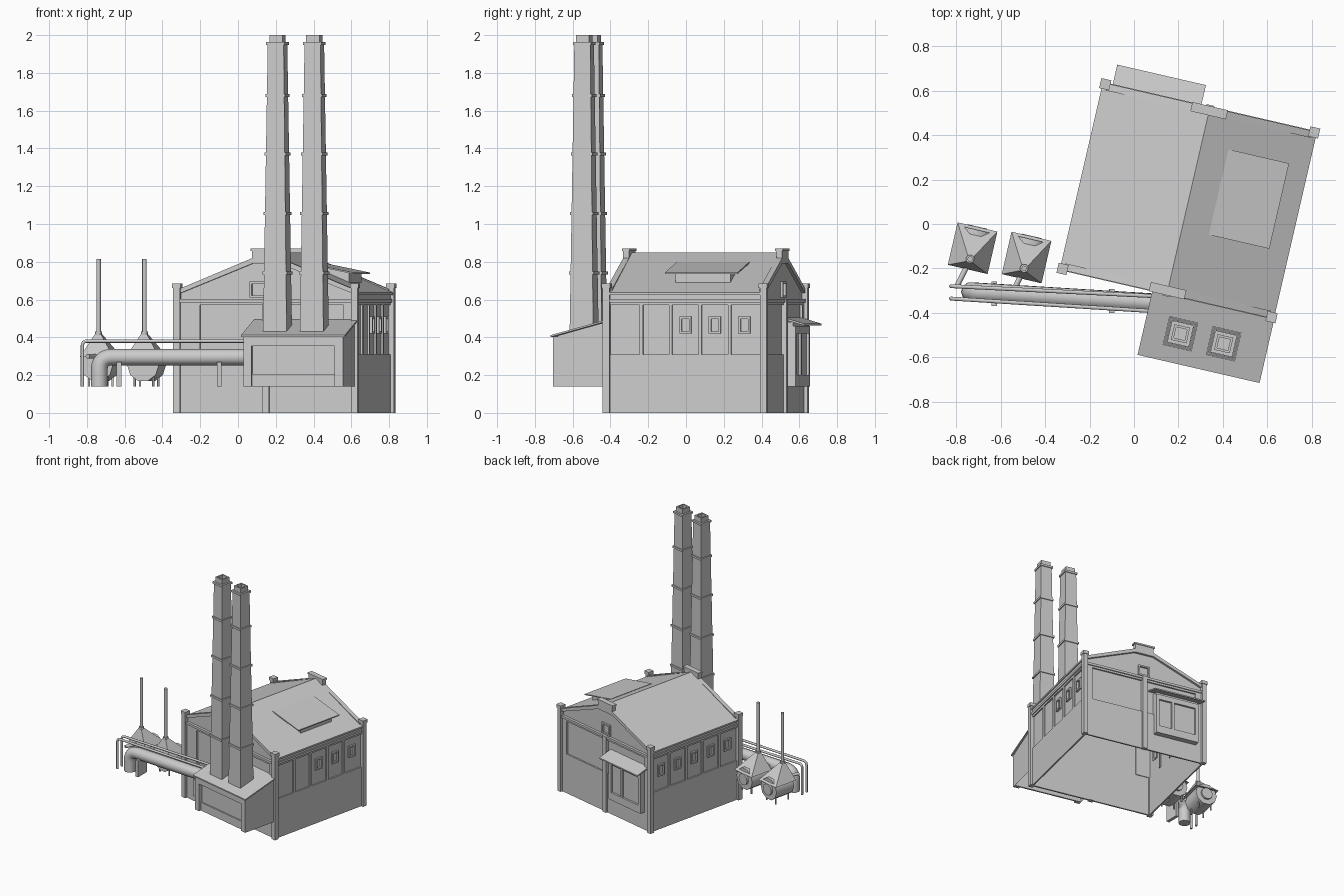
import bpy, bmesh, math
from mathutils import Matrix, Vector

cube = bpy.data.objects.get("Cube")
if cube:
    bpy.data.objects.remove(cube)

grey = bpy.data.materials.new("plain grey")
grey.use_nodes = True
grey.diffuse_color = (0.6, 0.6, 0.6, 1)
grey.node_tree.nodes["Principled BSDF"].inputs["Base Color"].default_value = (0.6, 0.6, 0.6, 1)

# The whole hall is turned about its own centre
TURN = Matrix.Rotation(math.radians(-13), 4, 'Z')
HALL = Matrix.Translation((0.245, 0.105, 0)) @ TURN
WORLD = Matrix.Identity(4)


def finish(name, bm, frame):
    bmesh.ops.recalc_face_normals(bm, faces=bm.faces)
    mesh = bpy.data.meshes.new(name)
    bm.to_mesh(mesh)
    bm.free()
    mesh.materials.append(grey)
    ob = bpy.data.objects.new(name, mesh)
    bpy.context.collection.objects.link(ob)
    ob.matrix_world = frame
    return ob


def prism(name, pts, a, b, axis='y', frame=HALL, open_base=False):
    """Extrude a side profile (across, z) between a and b along an axis."""
    bm = bmesh.new()
    place = (lambda p, t: (p[0], t, p[1])) if axis == 'y' else (lambda p, t: (t, p[0], p[1]))
    lo = [bm.verts.new(place(p, a)) for p in pts]
    hi = [bm.verts.new(place(p, b)) for p in pts]
    bm.faces.new(lo)
    bm.faces.new(hi[::-1])
    for i in range(len(pts)):
        j = (i + 1) % len(pts)
        bm.faces.new((lo[i], hi[i], hi[j], lo[j]))
    if open_base:
        bm.normal_update()
        low = min(p[1] for p in pts)
        base = [f for f in bm.faces if all(v.co.z < low + 1e-4 for v in f.verts)]
        bmesh.ops.delete(bm, geom=base, context='FACES_ONLY')
    return finish(name, bm, frame)


def box(name, x0, x1, y0, y1, z0, z1, frame=HALL):
    return prism(name, [(x0, z0), (x1, z0), (x1, z1), (x0, z1)], y0, y1, 'y', frame)


def ring(name, hx, hy, t, z0, z1):
    """Band of four walls around the hall."""
    for s, side in ((-1, "right"), (1, "left")):
        box(f"{name}_{side}", *sorted((s * hx, s * (hx - t))), -hy, hy, z0, z1)
    for s, side in ((-1, "front"), (1, "back")):
        box(f"{name}_{side}", -hx, hx, *sorted((s * hy, s * (hy - t))), z0, z1)


def frustum(name, x, y, levels, frame=HALL, hole=0.0):
    """Stack of square sections (half width, z), with a shaft in the top."""
    bm = bmesh.new()
    if hole:
        levels = levels + [(hole, levels[-1][1]), (hole, levels[-1][1] - 0.06)]
    rows = [[bm.verts.new((x + sx * h, y + sy * h, z))
             for sx, sy in ((-1, -1), (1, -1), (1, 1), (-1, 1))] for h, z in levels]
    for p, q in zip(rows, rows[1:]):
        for i in range(4):
            bm.faces.new((p[i], p[(i + 1) % 4], q[(i + 1) % 4], q[i]))
    bm.faces.new(rows[0][::-1])
    bm.faces.new(rows[-1])
    return finish(name, bm, frame)


def tube(name, pts, r, bend=0.0, frame=WORLD):
    """Round pipe along a path with softened corners."""
    pts = [Vector(p) for p in pts]
    path = [pts[0]]
    for a, b, c in zip(pts, pts[1:], pts[2:]):
        p, q = b + (a - b).normalized() * bend, b + (c - b).normalized() * bend
        for i in range(7):
            t = i / 6
            path.append(p * (1 - t) ** 2 + b * 2 * t * (1 - t) + q * t * t)
    path.append(pts[-1])
    cu = bpy.data.curves.new(name, 'CURVE')
    cu.dimensions, cu.bevel_depth, cu.bevel_resolution, cu.use_fill_caps = '3D', r, 3, True
    sp = cu.splines.new('POLY')
    sp.points.add(len(path) - 1)
    for pt, co in zip(sp.points, path):
        pt.co = (*co, 1)
    tmp = bpy.data.objects.new(name + "_path", cu)
    bpy.context.collection.objects.link(tmp)
    bpy.context.view_layer.update()
    mesh = bpy.data.meshes.new_from_object(tmp.evaluated_get(bpy.context.evaluated_depsgraph_get()))
    bpy.data.objects.remove(tmp)
    mesh.materials.clear()
    mesh.materials.append(grey)
    ob = bpy.data.objects.new(name, mesh)
    bpy.context.collection.objects.link(ob)
    ob.matrix_world = frame
    bpy.ops.object.select_all(action='DESELECT')
    ob.select_set(True)
    bpy.context.view_layer.objects.active = ob
    bpy.ops.object.shade_smooth_by_angle(angle=math.radians(40))


# Hall shell, open underneath, with plinth and cornices
W, D = 0.483, 0.427
prism("hall_walls", [(-0.472, 0), (0.472, 0), (0.472, 0.635), (0, 0.835), (-0.472, 0.635)],
      -0.415, 0.415, open_base=True)
ring("plinth", W, D, 0.012, 0, 0.31)
ring("belt", W, D, 0.012, 0.57, 0.585)
ring("cornice", W + 0.008, D + 0.008, 0.02, 0.585, 0.603)
for s, side in ((-1, "right"), (1, "left")):
    box(f"eave_wall_{side}", *sorted((s * W, s * 0.47)), -D, D, 0.603, 0.635)
    prism(f"roof_{side}", [(0, 0.835), (s * 0.495, 0.625), (s * 0.495, 0.638), (0, 0.85)], -0.41, 0.41)

# Gable copings, peak blocks and gable windows
for s, side in ((-1, "front"), (1, "back")):
    y0, y1 = sorted((s * 0.40, s * 0.432))
    prism(f"gable_coping_{side}", [(-0.475, 0.63), (0, 0.82), (0.475, 0.63),
                                   (0.475, 0.655), (0, 0.85), (-0.475, 0.655)], y0, y1)
    box(f"gable_peak_{side}", -0.075, 0.075, y0, y1, 0.79, 0.862)
    box(f"gable_peak_cap_{side}", -0.082, 0.082, y0 - 0.005, y1 + 0.005, 0.858, 0.87)
    box(f"centre_pilaster_{side}", -0.018, 0.018, *sorted((s * 0.41, s * 0.442)), 0, 0.603)

# Corner piers with caps
for sx in (-1, 1):
    for sy in (-1, 1):
        frustum("corner_pier", sx * W, sy * D, [(0.018, 0), (0.018, 0.66)])
        frustum("corner_pier_cap", sx * W, sy * D, [(0.023, 0.66), (0.023, 0.685)])


def window(name, axis, s, c, half, z0, z1, face):
    """Raised frame with a lintel and sill."""
    t, out = 0.012, face + 0.014
    for lo, hi, b, top in ((-half, -half + t, z0, z1), (half - t, half, z0, z1),
                           (-half, half, z0, z0 + t), (-half, half, z1 - t, z1)):
        d = sorted((s * (face - 0.005), s * out))
        if axis == 'x':
            box(name, *d, c + lo, c + hi, b, top)
        else:
            box(name, c + lo, c + hi, *d, b, top)


# Side bays: pilasters and windows
for s, side, bays in ((1, "left", (0, 1, 2)), (-1, "right", (-2, -1, 0, 1, 2))):
    for v in (-0.24, -0.08, 0.08, 0.24):
        box(f"side_pilaster_{side}", *sorted((s * 0.465, s * W)), v - 0.009, v + 0.009, 0.31, 0.57)
    for b in bays:
        window(f"side_window_{side}", 'x', s, b * 0.16, 0.032, 0.42, 0.51, 0.472)
for s, side in ((-1, "front"), (1, "back")):
    window(f"gable_window_{side}", 'y', s, -0.045 if s < 0 else 0, 0.045, 0.61, 0.695, 0.415)
    for u in (-0.45, 0.45):
        box(f"end_margin_{side}", u - 0.03, u + 0.03, *sorted((s * 0.41, s * D)), 0.31, 0.57)
box("front_margin", -0.42, -0.36, -D, -0.41, 0.31, 0.57)

# Roof lantern
prism("lantern_body", [(0.16, 0.76), (0.37, 0.675), (0.37, 0.74), (0.16, 0.785)], -0.08, 0.22)
prism("lantern_roof", [(0.124, 0.792), (0.404, 0.735), (0.404, 0.743), (0.124, 0.8)], -0.129, 0.266)

# Boiler annex with a framed front and a sloping roof
prism("annex_body", [(-0.69, 0.14), (-0.415, 0.14), (-0.415, 0.485), (-0.69, 0.41)],
      -0.055, 0.485, 'x', open_base=True)
for lo, hi, z0 in ((-0.055, -0.013, 0.14), (0.438, 0.485, 0.14), (-0.013, 0.438, 0.355)):
    box("annex_front_frame", lo, hi, -0.718, -0.688, z0, 0.405)
box("annex_front_step", -0.013, 0.438, -0.70, -0.688, 0.14, 0.205)
prism("annex_roof", [(-0.728, 0.402), (-0.42, 0.486), (-0.42, 0.495), (-0.728, 0.412)], -0.067, 0.497, 'x')

# Twin tapering chimneys with bands
for cx in (0.10, 0.30):
    size = lambda z: 0.064 - (z - 0.43) * 0.0137
    frustum("chimney", cx, -0.592, [(size(0.42), 0.42), (size(1.96), 1.96),
                                    (0.036, 1.96), (0.036, 2.0)], hole=0.025)
    for z in (0.74, 1.055, 1.37, 1.68, 1.955):
        h = size(z) + 0.007
        frustum("chimney_band", cx, -0.592, [(h, z - 0.008), (h, z + 0.008)])

# Rear porch with framed doors
box("porch_body", -0.42, -0.08, 0.41, 0.455, 0.14, 0.48)
for lo, hi, z0, z1 in ((-0.42, -0.395, 0.14, 0.46), (-0.105, -0.08, 0.14, 0.46), (-0.225, -0.205, 0.14, 0.42),
                       (-0.42, -0.08, 0.42, 0.46), (-0.42, -0.08, 0.14, 0.2)):
    box("porch_frame", lo, hi, 0.45, 0.47, z0, z1)
prism("porch_roof", [(0.41, 0.496), (0.525, 0.462), (0.525, 0.472), (0.41, 0.507)], -0.45, -0.04, 'x')

# Two barrel tanks with hoods, flues, hatches and legs
for tx, ty in ((-0.727, -0.109), (-0.484, -0.151)):
    F = Matrix.Translation((tx, ty, 0)) @ TURN
    tube("tank_barrel", [(0, -0.085, 0.25), (0, 0.085, 0.25)], 0.085, frame=F)
    tube("tank_hatch", [(0, 0.08, 0.25), (0, 0.1, 0.25)], 0.045, frame=F)
    bm = bmesh.new()
    base = [bm.verts.new((x, y, 0.295)) for x, y in ((-0.092, -0.098), (0.092, -0.098), (0.092, 0.098), (-0.092, 0.098))]
    tip = [bm.verts.new((x, y - 0.05, 0.42)) for x, y in ((-0.014, -0.014), (0.014, -0.014), (0.014, 0.014), (-0.014, 0.014))]
    for i in range(4):
        j = (i + 1) % 4
        bm.faces.new((base[i], base[j], tip[j], tip[i]))
    bm.faces.new(tip)
    bm.faces.new(base[::-1])
    finish("tank_hood", bm, F)
    tube("tank_flue", [(0, -0.05, 0.40), (0, -0.05, 0.815)], 0.012, frame=F)
    tube("tank_flue_collar", [(0, -0.05, 0.41), (0, -0.05, 0.43)], 0.019, frame=F)
    tube("tank_branch", [(0, -0.06, 0.3), (-0.03, -0.18, 0.3)], 0.012, frame=F)
    for x in (-0.05, 0.05):
        for y in (-0.06, 0.06):
            tube("tank_leg", [(x, y, 0.14), (x, y, 0.2)], 0.006, frame=F)

# Main duct, its posts and two thin pipes
tube("main_duct", [(-0.735, -0.305, 0.14), (-0.735, -0.305, 0.295), (0.1, -0.356, 0.295)], 0.044, 0.07)
for x, y in ((-0.63, -0.31), (-0.10, -0.342)):
    box("duct_post", x - 0.012, x + 0.012, y - 0.06, y + 0.05, 0.14, 0.27, WORLD)
for y0, y1 in ((-0.28, -0.325), (-0.336, -0.393)):
    tube("thin_pipe", [(-0.824, y0, 0.14), (-0.824, y0, 0.38), (0.09, y1, 0.38)], 0.009, 0.025)
